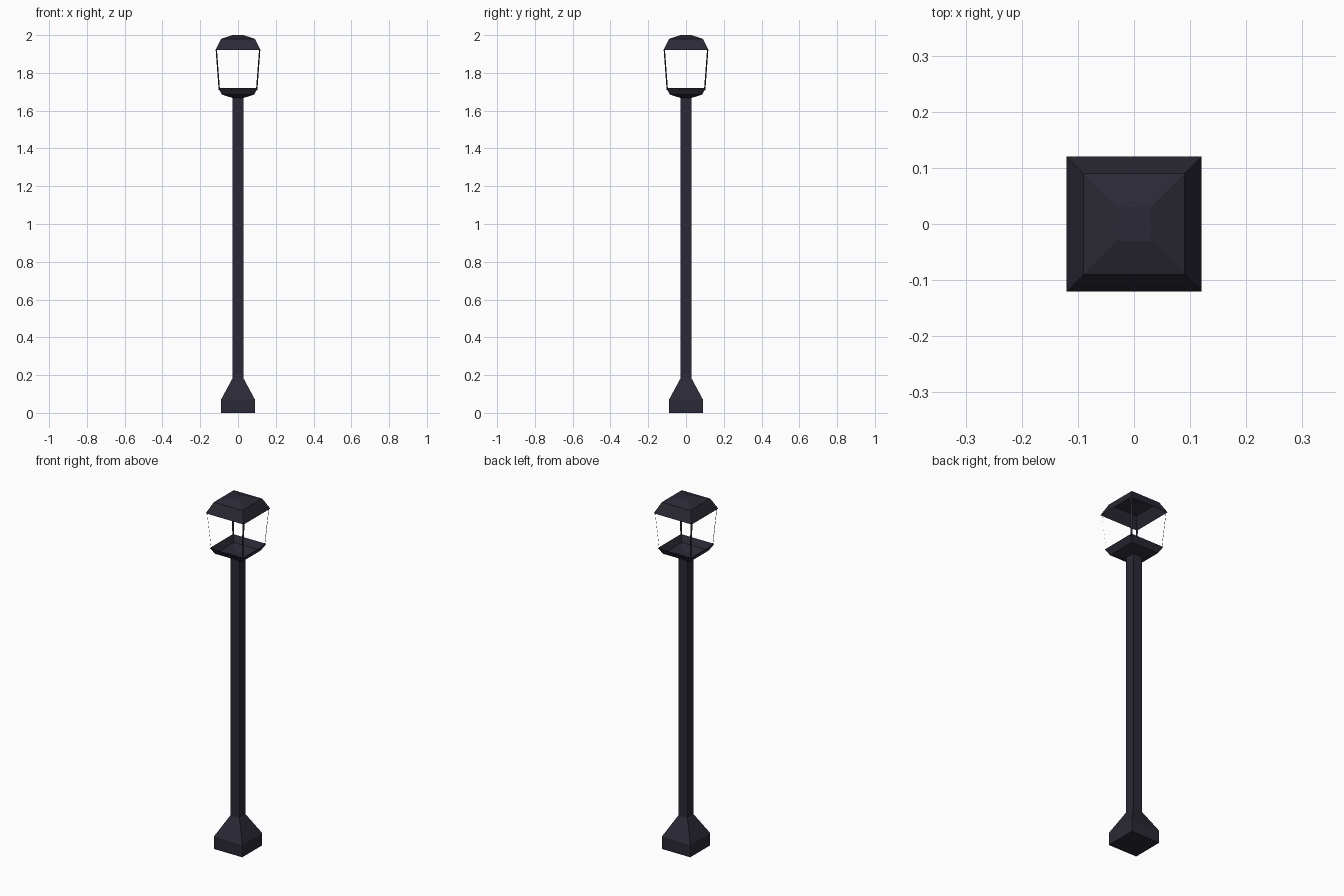
import bpy, bmesh
from math import pi, cos, sin
from mathutils import Vector

if "Cube" in bpy.data.objects:
    bpy.data.objects.remove(bpy.data.objects["Cube"])

mat = bpy.data.materials.new("dark_iron")
mat.diffuse_color = (0.024, 0.022, 0.035, 1)
mat.use_nodes = True
mat.node_tree.nodes["Principled BSDF"].inputs["Base Color"].default_value = mat.diffuse_color


def finish(name, bm):
    mesh = bpy.data.meshes.new(name)
    bm.to_mesh(mesh)
    bm.free()
    mesh.materials.append(mat)
    obj = bpy.data.objects.new(name, mesh)
    bpy.context.collection.objects.link(obj)
    return obj


def square_loft(name, profile, cap_bottom=False, cap_top=False):
    """Stack square rings given as (half width, z), bottom to top."""
    bm = bmesh.new()
    rings = [[bm.verts.new((sx * h, sy * h, z))
              for sx, sy in ((-1, -1), (1, -1), (1, 1), (-1, 1))]
             for h, z in profile]
    for a, b in zip(rings, rings[1:]):
        for i in range(4):
            j = (i + 1) % 4
            bm.faces.new((a[i], a[j], b[j], b[i]))
    if cap_bottom:
        bm.faces.new(rings[0][::-1])
    if cap_top:
        bm.faces.new(rings[-1])
    return finish(name, bm)


# Flared foot and square post
square_loft("base_and_post", [(0.09, 0), (0.09, 0.07), (0.028, 0.185), (0.028, 1.667)],
            cap_bottom=True)

# Open tray under the lantern
square_loft("lantern_tray", [(0.028, 1.667), (0.085, 1.685), (0.105, 1.72)],
            cap_bottom=True)

# Hollow roof
square_loft("lantern_roof", [(0.12, 1.92), (0.09, 1.98), (0.03, 2.0)], cap_top=True)

# Thin flat corner bars, each facing along its diagonal
bm = bmesh.new()
for k in range(4):
    a = pi / 4 + k * pi / 2
    out = Vector((cos(a), sin(a), 0))
    side = Vector((-sin(a), cos(a), 0)) * 0.005
    low = out * 0.099 * 2 ** 0.5 + Vector((0, 0, 1.71))
    high = out * 0.115 * 2 ** 0.5 + Vector((0, 0, 1.925))
    bm.faces.new([bm.verts.new(p) for p in
                  (low - side, low + side, high + side, high - side)])
finish("corner_bars", bm)
